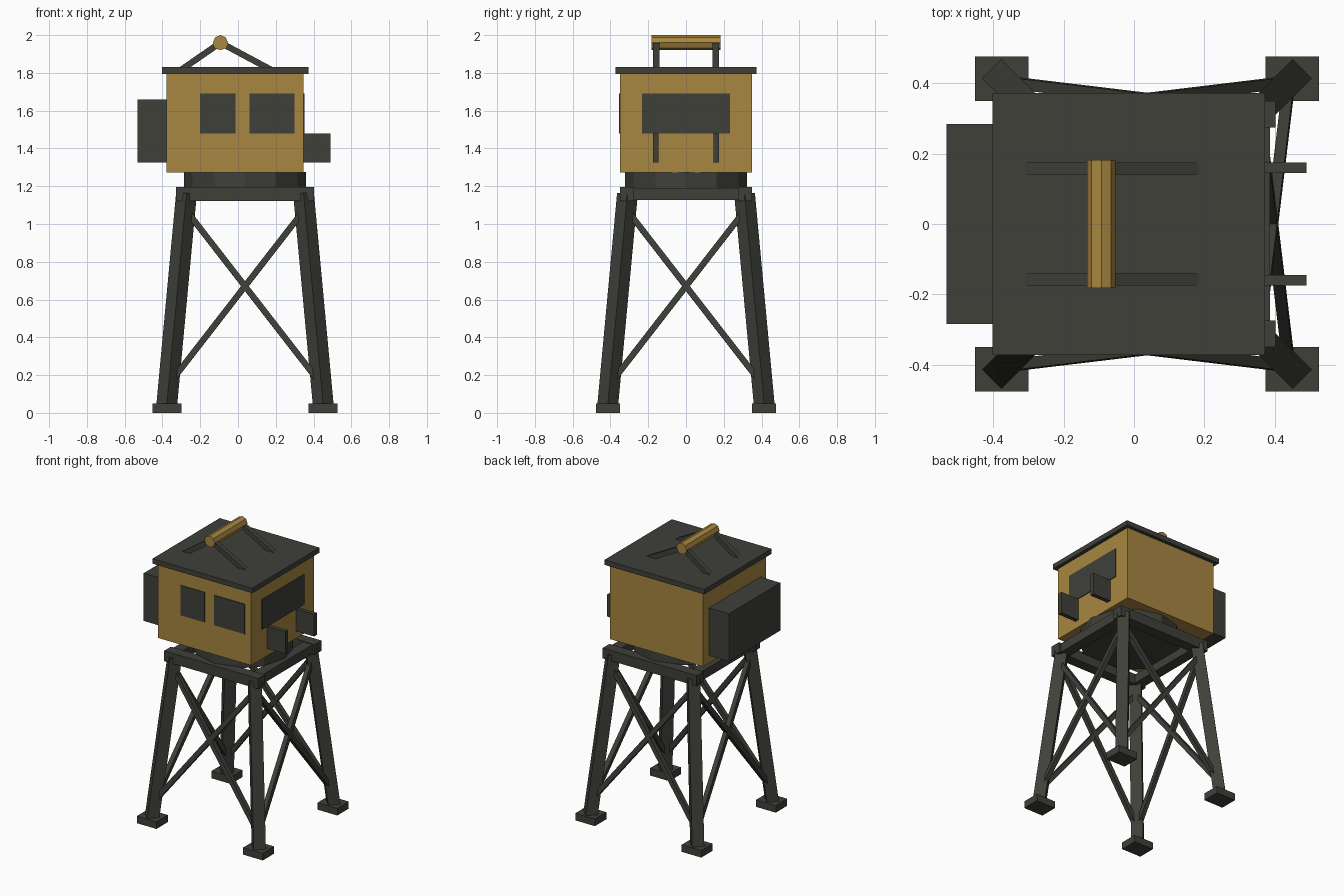
import bpy
import math
from mathutils import Vector, Matrix

if "Cube" in bpy.data.objects:
    bpy.data.objects.remove(bpy.data.objects["Cube"])


def material(name, rgb):
    m = bpy.data.materials.new(name)
    m.diffuse_color = (*rgb, 1)
    m.use_nodes = True
    m.node_tree.nodes["Principled BSDF"].inputs["Base Color"].default_value = m.diffuse_color
    return m


OCHRE = material("ochre_paint", (0.39, 0.24, 0.052))
DARK = material("dark_grey", (0.05, 0.051, 0.042))


def finish(name, mat):
    ob = bpy.context.object
    ob.name = name
    ob.data.materials.append(mat)
    return ob


def box(name, x, y, z, mat=DARK):
    """Box from (min, max) ranges."""
    bpy.ops.mesh.primitive_cube_add(size=1)
    ob = finish(name, mat)
    mid = [(a + b) / 2 for a, b in (x, y, z)]
    size = [b - a for a, b in (x, y, z)]
    ob.data.transform(Matrix.Translation(mid) @ Matrix.Diagonal((*size, 1)))
    return ob


def prism(name, a, b, radius, sides=4, turn=0.0, mat=DARK):
    """Prism with its axis running from a to b, tilted without twisting."""
    a, b = Vector(a), Vector(b)
    bpy.ops.mesh.primitive_cylinder_add(vertices=sides, radius=radius, depth=(b - a).length)
    ob = finish(name, mat)
    tilt = Vector((0, 0, 1)).rotation_difference(b - a).to_matrix().to_4x4()
    ob.data.transform(Matrix.Translation((a + b) / 2) @ tilt @ Matrix.Rotation(turn, 4, 'Z'))
    return ob


def bar(name, a, b, width):
    """Square bar with flat sides."""
    return prism(name, a, b, width / math.sqrt(2), 4, math.pi / 4)


CX = 0.037                      # tower centre in x
LOW, HIGH = 0.413, 0.31         # leg spread at the feet and at the top
Z_LOW, Z_HIGH = 0.055, 1.16


def leg_point(sx, sy, z):
    s = LOW + (HIGH - LOW) * (z - Z_LOW) / (Z_HIGH - Z_LOW)
    return (CX + sx * s, sy * s, z)


# Feet and legs
for sx in (-1, 1):
    for sy in (-1, 1):
        fx, fy = CX + sx * LOW, sy * LOW
        box("foot", (fx - 0.076, fx + 0.076), (fy - 0.063, fy + 0.063), (0, 0.05))
        prism("leg", leg_point(sx, sy, 0.04), leg_point(sx, sy, Z_HIGH), 0.055)

# Crossed braces on all four sides
corners = [(-1, -1), (1, -1), (1, 1), (-1, 1)]
for i in range(4):
    p, q = corners[i], corners[(i + 1) % 4]
    bar("brace", leg_point(*p, 0.15), leg_point(*q, 1.08), 0.032)
    bar("brace", leg_point(*q, 0.15), leg_point(*p, 1.08), 0.032)

# Top frame
for s in (-1, 1):
    box("frame_beam_long", (CX - 0.365, CX + 0.365),
        (s * 0.3125 - 0.0375, s * 0.3125 + 0.0375), (1.122, 1.195))
    box("frame_beam_side", (CX + s * 0.312 - 0.0375, CX + s * 0.312 + 0.0375),
        (-0.31, 0.31), (1.126, 1.19))

# Turntable
prism("turntable", (CX, 0, 1.185), (CX, 0, 1.275), 0.322, 12)

# Cabin and roof
box("cabin", (-0.378, 0.347), (-0.349, 0.349), (1.272, 1.797), OCHRE)
box("roof", (-0.403, 0.372), (-0.373, 0.373), (1.795, 1.83))

# Windows as thin plates
box("front_window_left", (-0.20, -0.013), (-0.354, -0.347), (1.48, 1.69))
box("front_window_right", (0.06, 0.30), (-0.354, -0.347), (1.48, 1.69))
box("side_window", (0.345, 0.352), (-0.233, 0.233), (1.48, 1.69))

# Box on the left wall, fins on the right wall
box("rear_box", (-0.533, -0.37), (-0.285, 0.285), (1.325, 1.66))
for s in (-1, 1):
    box("side_fin", (0.34, 0.49), (s * 0.16 - 0.015, s * 0.16 + 0.015), (1.325, 1.48))

# Roof handle and its struts
prism("roof_bar", (-0.093, -0.182, 1.96), (-0.093, 0.182, 1.96), 0.04, 8, 0, OCHRE)
for s in (-1, 1):
    y = s * 0.158
    bar("roof_strut", (-0.31, y, 1.81), (-0.093, y, 1.96), 0.033)
    bar("roof_strut", (0.187, y, 1.81), (-0.093, y, 1.96), 0.033)
